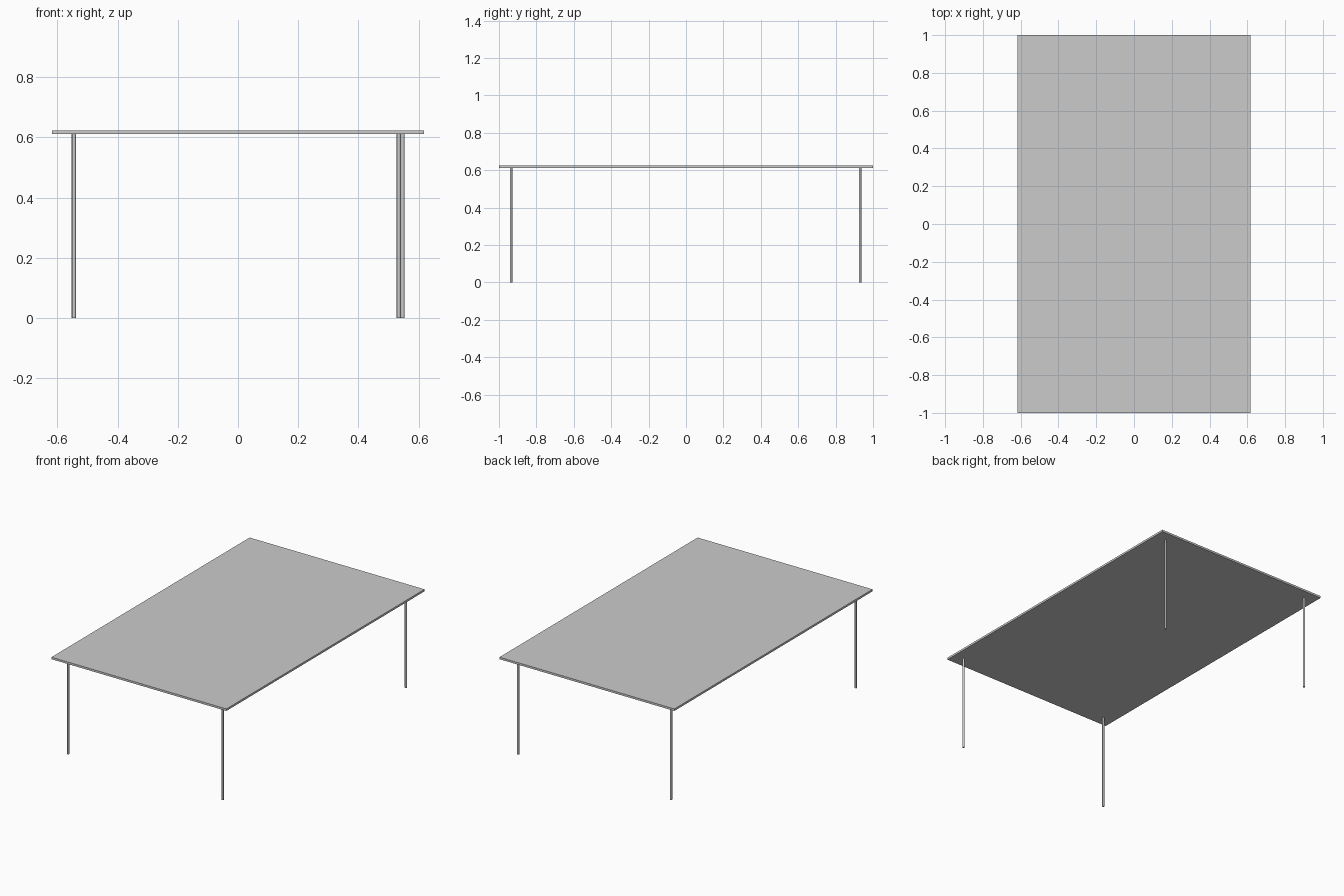
import bpy

if "Cube" in bpy.data.objects:
    bpy.data.objects.remove(bpy.data.objects["Cube"])

LEG_RADIUS = 0.0065
UNDERSIDE = 0.611
TOP = 0.624

# Thin rectangular table top
bpy.ops.mesh.primitive_cube_add(size=1, location=(0, 0, (UNDERSIDE + TOP) / 2))
table_top = bpy.context.object
table_top.name = "table_top"
table_top.scale = (1.236, 2.0, TOP - UNDERSIDE)
bpy.ops.object.transform_apply(location=False, rotation=False, scale=True)


def add_leg(name, x, y):
    bpy.ops.mesh.primitive_cylinder_add(
        vertices=24, radius=LEG_RADIUS, depth=UNDERSIDE, location=(x, y, UNDERSIDE / 2))
    leg = bpy.context.object
    leg.name = name
    bpy.ops.object.shade_smooth_by_angle()


# Slender legs, slightly unevenly placed near the corners
for name, x, y in (
    ("front_left_leg", -0.545, -0.935),
    ("front_right_leg", 0.547, -0.935),
    ("back_left_leg", -0.547, 0.931),
    ("back_right_leg", 0.534, 0.931),
):
    add_leg(name, x, y)
